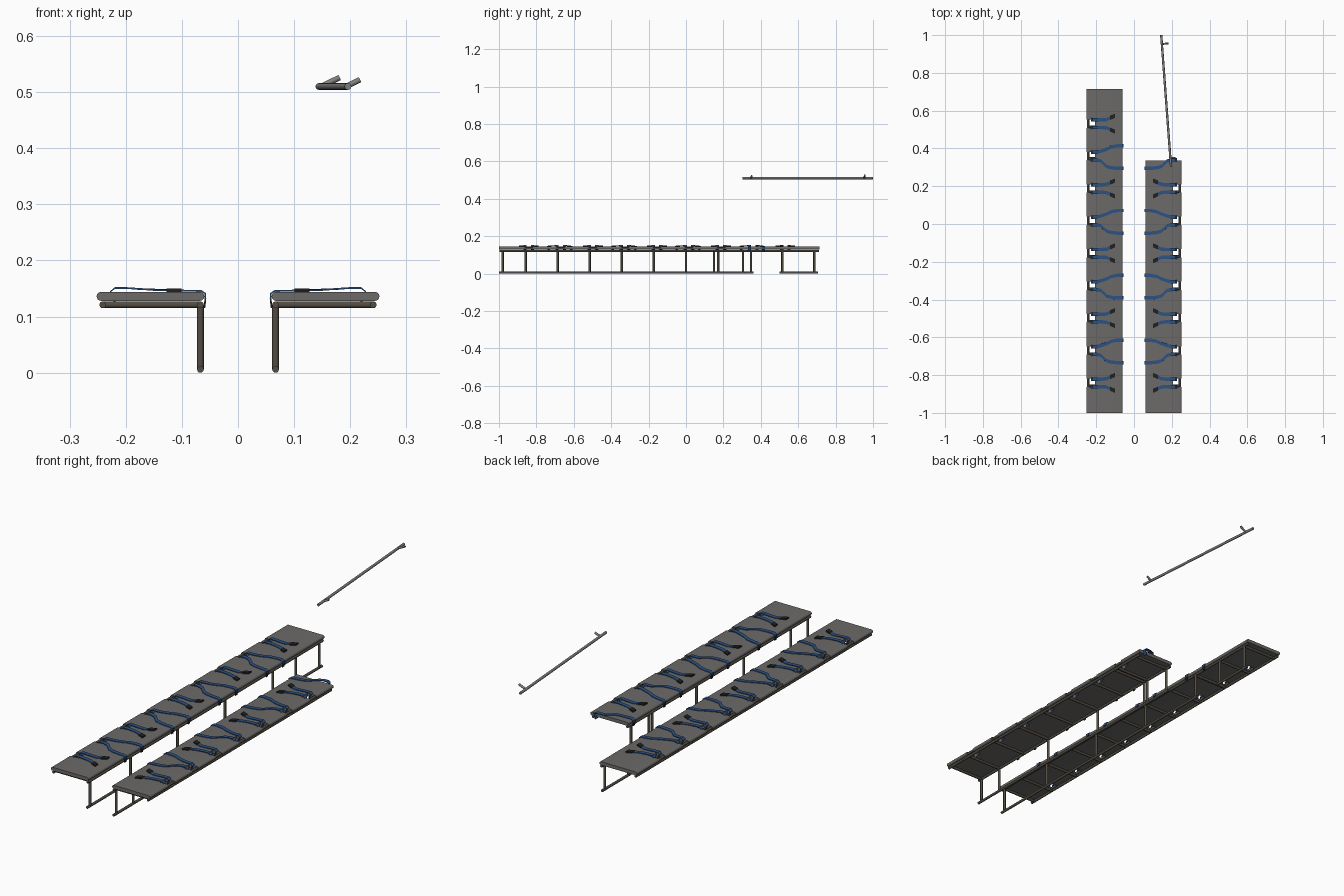
import bpy, bmesh, math
from mathutils import Vector

if "Cube" in bpy.data.objects:
    bpy.data.objects.remove(bpy.data.objects["Cube"])


def material(name, rgb):
    m = bpy.data.materials.new(name)
    m.diffuse_color = (*rgb, 1)
    m.use_nodes = True
    m.node_tree.nodes["Principled BSDF"].inputs["Base Color"].default_value = m.diffuse_color
    return m


SEAT = material("grey fabric", (0.15, 0.145, 0.14))
FRAME = material("dark olive metal", (0.085, 0.075, 0.058))
BELT = material("blue webbing", (0.025, 0.085, 0.23))
BUCKLE = material("black buckle", (0.015, 0.015, 0.015))
RAIL = material("grey metal", (0.22, 0.215, 0.21))


def finish(bm, name, mat, smooth=False):
    bmesh.ops.recalc_face_normals(bm, faces=bm.faces)
    me = bpy.data.meshes.new(name)
    bm.to_mesh(me)
    bm.free()
    ob = bpy.data.objects.new(name, me)
    me.materials.append(mat)
    bpy.context.collection.objects.link(ob)
    if smooth:
        bpy.ops.object.select_all(action='DESELECT')
        ob.select_set(True)
        bpy.context.view_layer.objects.active = ob
        bpy.ops.object.shade_smooth_by_angle(angle=math.radians(40))
    return ob


def tube(bm, a, b, r=0.006, sides=12):
    a, b = Vector(a), Vector(b)
    d = b - a
    mat = d.to_track_quat('Z', 'Y').to_matrix().to_4x4()
    mat.translation = (a + b) / 2
    bmesh.ops.create_cone(bm, cap_ends=True, segments=sides, radius1=r,
                          radius2=r, depth=d.length, matrix=mat)


def loft(bm, rings):
    vs = [[bm.verts.new(p) for p in ring] for ring in rings]
    n = len(vs[0])
    for r, s in zip(vs, vs[1:]):
        for i in range(n):
            bm.faces.new((r[i], r[(i + 1) % n], s[(i + 1) % n], s[i]))
    bm.faces.new(vs[0])
    bm.faces.new(vs[-1])


def half_round(x_flat, x_end, y0, y1, bm):
    # slab section with one flat side and one rounded side, run along y
    z, r = 0.136, 0.008
    s = 1 if x_end > x_flat else -1
    prof = [(x_flat, z - r)]
    for k in range(9):
        t = -math.pi / 2 + math.pi * k / 8
        prof.append((x_end - s * r + s * r * math.cos(t), z + r * math.sin(t)))
    prof.append((x_flat, z + r))
    loft(bm, [[(x, y, zz) for x, zz in prof] for y in (y0, y1)])


def ribbon(bm, pts, w=0.018, t=0.003):
    # flat strap: width along y, thickness across the path in the xz plane
    pts = [Vector(p) for p in pts]
    rings = []
    for i, p in enumerate(pts):
        d = pts[min(i + 1, len(pts) - 1)] - pts[max(i - 1, 0)]
        n = Vector((-d.z, 0, d.x)).normalized() * t / 2
        h = Vector((0, w / 2, 0))
        rings.append([p - h - n, p + h - n, p + h + n, p - h + n])
    loft(bm, rings)


STEP, HALF = 0.1715, 0.022
NOTCHES = [0.531 - STEP * i for i in range(9)]


def bench(label, s, y_end, legs, rails):
    cuts = sorted(y for y in NOTCHES if y < y_end - 0.05)

    # seat slab with tabs between the notches
    bm = bmesh.new()
    half_round(s * 0.207, s * 0.06, -1, y_end, bm)
    edges = [-1.0] + [y + k for y in cuts for k in (-HALF, HALF)] + [y_end]
    for a, b in zip(edges[::2], edges[1::2]):
        half_round(s * 0.207, s * 0.252, a, b, bm)
    finish(bm, label + "_seat", SEAT, True)

    # tube frame below the seat, legs and floor rails
    bm = bmesh.new()
    for x, z in ((0.241, 0.121), (0.067, 0.121), (0.243, 0.135)):
        tube(bm, (s * x, -0.998, z), (s * x, y_end - 0.004, z))
    bars = set(legs) | {-0.857 + STEP * i for i in range(10)
                        if -0.857 + STEP * i < y_end - 0.03}
    for y in bars:
        tube(bm, (s * 0.067, y, 0.121), (s * 0.241, y, 0.121))
    for y in legs:
        tube(bm, (s * 0.067, y, 0.006), (s * 0.067, y, 0.121))
    for a, b in rails:
        tube(bm, (s * 0.067, a, 0.006), (s * 0.067, b, 0.006))
    finish(bm, label + "_frame", FRAME, True)

    # belts: short ones with a buckle, long ones hung over the inner edge
    bm, bk = bmesh.new(), bmesh.new()
    for i, y in enumerate(NOTCHES):
        for k in (1, -1):
            if y + k * 0.02 > y_end + 0.01:
                continue
            start = [(0.218, 0.02, 0.122), (0.227, 0.02, 0.145),
                     (0.219, 0.02, 0.151), (0.2, 0.02, 0.151)]
            if i % 2 == 0:
                path = start + [(0.17, 0.02, 0.149), (0.145, 0.022, 0.147),
                                (0.122, 0.033, 0.147)]
                ribbon(bk, [(s * 0.127, y + k * 0.031, 0.147),
                            (s * 0.101, y + k * 0.042, 0.147)], 0.022, 0.006)
            else:
                mid, end = (0.036, 0.055) if k > 0 else (0.055, 0.065)
                path = start + [(0.175, 0.026, 0.149), (0.145, mid, 0.148),
                                (0.12, (mid + end * 2) / 3, 0.147),
                                (0.085, end, 0.146), (0.065, end, 0.1455),
                                (0.058, end, 0.141), (0.0585, end, 0.13)]
                ribbon(bk, [(s * 0.058, y + k * end, 0.132),
                            (s * 0.06, y + k * end, 0.115)], 0.014, 0.003)
            ribbon(bm, [(s * px, y + k * py, pz) for px, py, pz in path])
    finish(bm, label + "_belts", BELT)
    finish(bk, label + "_buckles", BUCKLE)


bench("left_bench", -1, 0.715,
      [-0.98, -0.686, -0.343, 0.0, 0.348, 0.515, 0.686],
      [(-1, 0.362), (0.5, 0.705)])
bench("right_bench", 1, 0.335,
      [-0.98, -0.857, -0.515, -0.172, 0.15, 0.172, 0.305],
      [(-1, 0.32)])

# overhead hand rail with two brackets
bm = bmesh.new()
tube(bm, (0.196, 0.302, 0.51), (0.144, 1.0, 0.51))
tube(bm, (0.148, 0.953, 0.51), (0.181, 0.956, 0.526), 0.005)
tube(bm, (0.193, 0.348, 0.51), (0.217, 0.351, 0.522), 0.005)
finish(bm, "hand_rail", RAIL, True)
